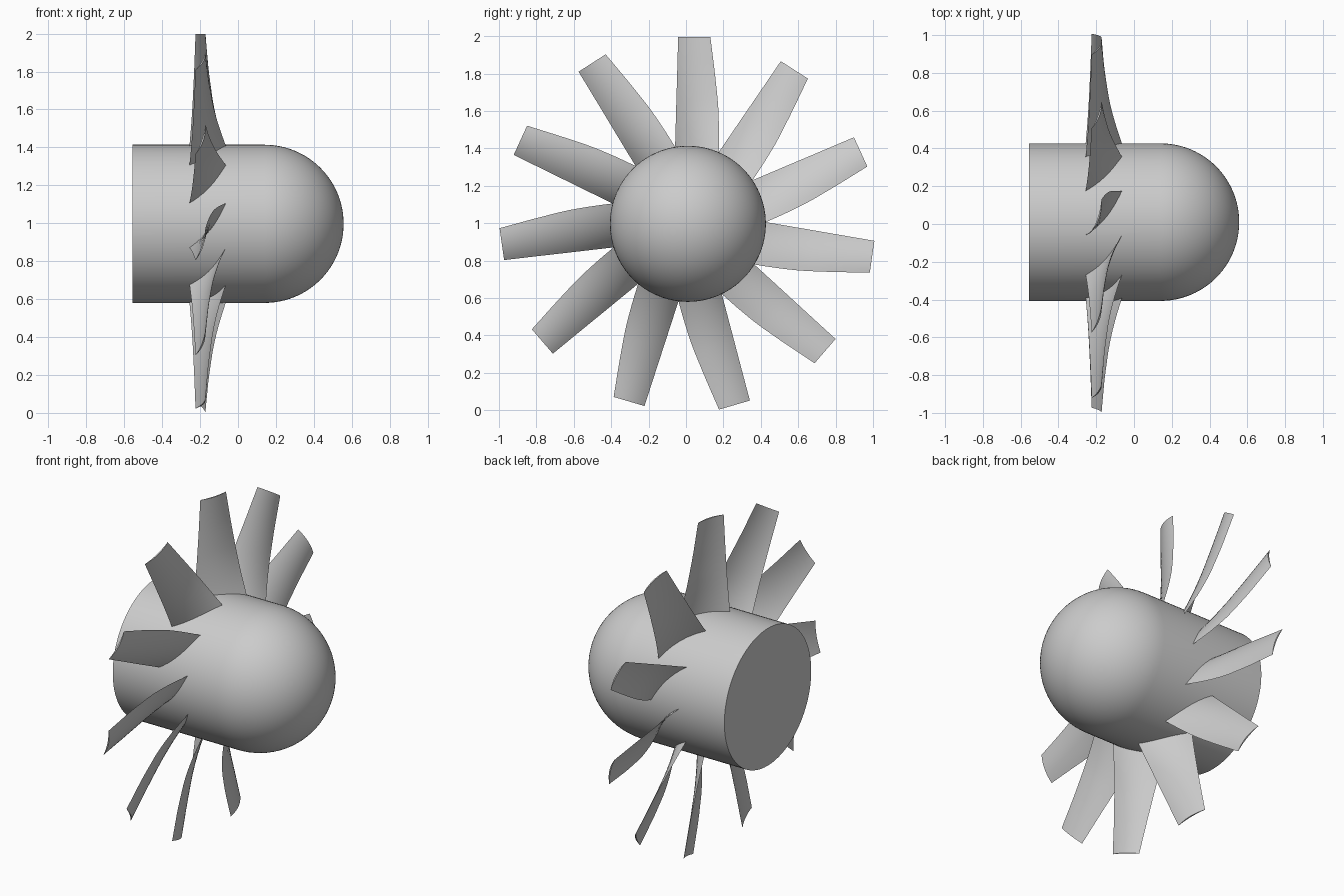
import bpy, bmesh, math
from mathutils import Vector

if "Cube" in bpy.data.objects:
    bpy.data.objects.remove(bpy.data.objects["Cube"], do_unlink=True)

CENTRE = Vector((0, 0.01, 0.997))
HUB_RADIUS = 0.417
HALF_LENGTH = 0.557
BLADES = 11

grey = bpy.data.materials.new("plain grey")
grey.use_nodes = True
colour = (0.6, 0.6, 0.6, 1)
grey.diffuse_color = colour
grey.node_tree.nodes["Principled BSDF"].inputs["Base Color"].default_value = colour


def finish(name, bm, angle):
    bmesh.ops.recalc_face_normals(bm, faces=bm.faces)
    mesh = bpy.data.meshes.new(name)
    bm.to_mesh(mesh)
    bm.free()
    mesh.materials.append(grey)
    obj = bpy.data.objects.new(name, mesh)
    bpy.context.collection.objects.link(obj)
    bpy.ops.object.select_all(action="DESELECT")
    obj.select_set(True)
    bpy.context.view_layer.objects.active = obj
    bpy.ops.object.shade_smooth_by_angle(angle=math.radians(angle))
    return obj


def lerp_table(rows, r):
    """Interpolate the blade outline at radius r."""
    for a, b in zip(rows, rows[1:]):
        if r <= b[0]:
            t = (r - a[0]) / (b[0] - a[0])
            return [p + (q - p) * t for p, q in zip(a, b)]
    return rows[-1]


# Hub: flat tail, straight barrel and domed nose, spun around x
def make_hub():
    bm = bmesh.new()
    dome_x = HALF_LENGTH - HUB_RADIUS
    points = [(-HALF_LENGTH, 0), (-HALF_LENGTH, HUB_RADIUS)]
    steps = 24
    for i in range(steps + 1):
        a = math.pi / 2 * (1 - i / steps)
        points.append((dome_x + HUB_RADIUS * math.cos(a), HUB_RADIUS * math.sin(a)))
    verts = [bm.verts.new(CENTRE + Vector((x, 0, r))) for x, r in points]
    edges = [bm.edges.new(pair) for pair in zip(verts, verts[1:])]
    bmesh.ops.spin(bm, geom=verts + edges, cent=CENTRE, axis=(1, 0, 0),
                   angle=2 * math.pi, steps=96)
    bmesh.ops.remove_doubles(bm, verts=bm.verts, dist=0.0001)
    return finish("hub", bm, 40)


# Blade outline: radius, leading x, leading offset, trailing x, trailing offset, camber
OUTLINE = [
    (0.34, -0.262, -0.070, -0.050, 0.163, 0.026),
    (0.42, -0.255, -0.068, -0.076, 0.166, 0.024),
    (0.53, -0.246, -0.065, -0.108, 0.166, 0.022),
    (0.64, -0.239, -0.062, -0.132, 0.162, 0.019),
    (0.81, -0.231, -0.057, -0.155, 0.144, 0.016),
    (1.00, -0.224, -0.052, -0.172, 0.120, 0.013),
]


# Blade: thin cambered aerofoil sections lofted from root to tip
def make_blade(index):
    angle = 2 * math.pi * index / BLADES
    radial = Vector((0, math.sin(angle), math.cos(angle)))
    side = Vector((0, math.cos(angle), -math.sin(angle)))
    bm = bmesh.new()
    rings, stations, chord = [], 12, 10
    for s in range(stations + 1):
        r, lx, lo, tx, to, camber = lerp_table(OUTLINE, 0.34 + 0.66 * s / stations)
        lead = Vector((lx, lo))
        along = Vector((tx, to)) - lead
        normal = Vector((along.y, -along.x)).normalized()
        section = [(i / chord, 1) for i in range(chord + 1)]
        section += [(i / chord, -1) for i in range(chord - 1, 0, -1)]
        ring = []
        for t, face in section:
            arch = 4 * t * (1 - t)
            p = lead + along * t + normal * arch * (camber + face * 0.004)
            ring.append(bm.verts.new(CENTRE + Vector((p.x, 0, 0)) + side * p.y + radial * r))
        rings.append(ring)
    for a, b in zip(rings, rings[1:]):
        for i in range(len(a)):
            j = (i + 1) % len(a)
            bm.faces.new((a[i], a[j], b[j], b[i]))
    bm.faces.new(rings[0])
    bm.faces.new(rings[-1])
    return finish(f"blade_{index + 1}", bm, 30)


hub = make_hub()
for k in range(BLADES):
    make_blade(k).parent = hub
